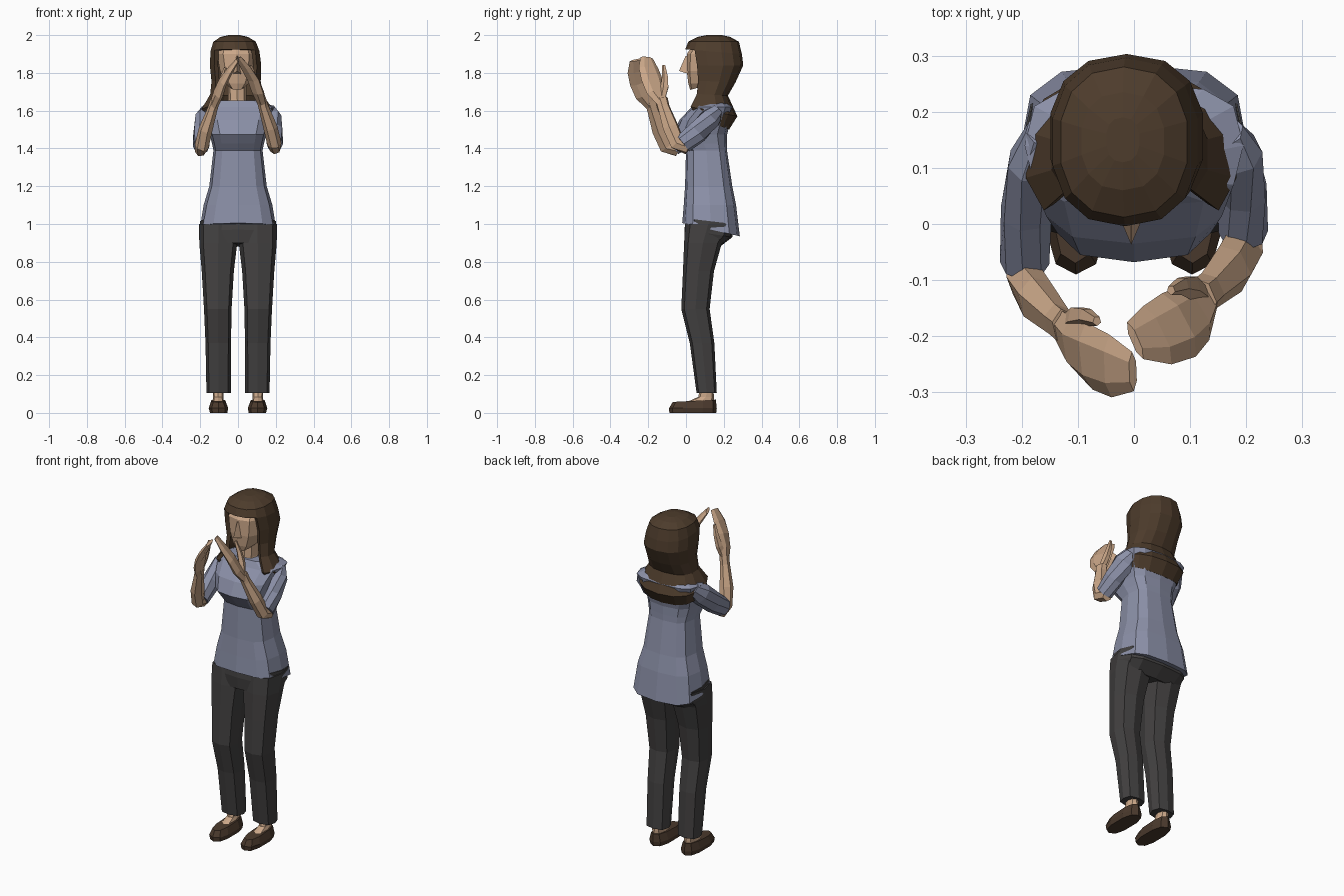
import bpy, bmesh, math
from mathutils import Vector


def material(name, rgb):
    m = bpy.data.materials.new(name)
    m.diffuse_color = (*rgb, 1)
    return m


SKIN = material("skin", (.60, .39, .25))
SHIRT = material("shirt_cloth", (.26, .28, .39))
PANTS = material("trouser_cloth", (.055, .052, .052))
HAIR = material("hair_brown", (.075, .045, .025))
SHOE = material("shoe_brown", (.07, .042, .026))


def build(name, rings, mat, closed=True):
    """Skin a list of point rings; closed rings get end caps."""
    bm = bmesh.new()
    vs = [[bm.verts.new(p) for p in r] for r in rings]
    n = len(vs[0])
    for a, b in zip(vs, vs[1:]):
        for i in range(n if closed else n - 1):
            j = (i + 1) % n
            bm.faces.new((a[i], a[j], b[j], b[i]))
    if closed:
        bm.faces.new(vs[0][::-1])
        bm.faces.new(vs[-1])
        bmesh.ops.recalc_face_normals(bm, faces=bm.faces)
    me = bpy.data.meshes.new(name)
    bm.to_mesh(me)
    bm.free()
    ob = bpy.data.objects.new(name, me)
    bpy.context.collection.objects.link(ob)
    me.materials.append(mat)
    return ob


def ring(zf, zb, x0, x1, y0, y1, n, p):
    """Rounded horizontal section starting at the front, z sloping front to back."""
    cx, cy, rx, ry = (x0 + x1) / 2, (y0 + y1) / 2, (x1 - x0) / 2, (y1 - y0) / 2
    pts = []
    for i in range(n):
        a = 2 * math.pi * i / n
        s, c = math.sin(a), -math.cos(a)
        fx = math.copysign(abs(s) ** p, s)
        fy = math.copysign(abs(c) ** p, c)
        pts.append((cx + rx * fx, cy + ry * fy, zf + (zb - zf) * (fy + 1) / 2))
    return pts


def loft(name, secs, mat, n=10, p=.8, skip=0):
    rings = [ring(*s, n, p) for s in secs]
    if skip:
        rings = [r[skip:n - skip + 1] for r in rings]
    return build(name, rings, mat, not skip)


def tube(name, path, mat, side, n=6):
    """Limb along (x, y, z, half width, half thickness); side gives the width direction."""
    rings = []
    for i, s in enumerate(path):
        c = Vector(s[:3])
        t = Vector(path[min(i + 1, len(path) - 1)][:3]) - Vector(path[max(i - 1, 0)][:3])
        t.normalize()
        v = Vector(side)
        v = (v - t * v.dot(t)).normalized()
        u = t.cross(v)
        rings.append([c + v * s[3] * math.cos(2 * math.pi * k / n)
                      + u * s[4] * math.sin(2 * math.pi * k / n) for k in range(n)])
    return build(name, rings, mat)


def mid(cx, z, w, y0, y1, zb=None):
    return (z, z if zb is None else zb, cx - w, cx + w, y0, y1)


# shirt body
loft("shirt", [mid(0, 1.005, .203, -.02, .285, .935), mid(0, 1.1, .182, -.012, .265),
               mid(0, 1.2, .152, -.005, .245), mid(0, 1.39, .13, 0, .217),
               mid(0, 1.425, .137, -.03, .217), mid(0, 1.475, .15, -.068, .218),
               mid(0, 1.55, .172, -.035, .235), mid(0, 1.62, .195, .03, .25),
               mid(0, 1.655, .12, .05, .2)], SHIRT, 12, .65)

# trousers
loft("trouser_hips", [mid(0, .9, .19, .0, .18, .88), mid(0, .97, .203, -.008, .245, .93),
                      mid(0, 1.03, .2, -.002, .255, 1.0)], PANTS, 12, .65)
for sx, side in ((1, "left"), (-1, "right")):
    def span(z, a, b, y0, y1):
        return (z, z, min(a * sx, b * sx), max(a * sx, b * sx), y0, y1)
    loft(side + "_trouser_leg", [span(.105, .038, .167, .056, .163), span(.37, .037, .172, .02, .15),
                                 span(.55, .034, .18, -.025, .125), span(.75, .022, .192, -.016, .148),
                                 span(.9, .004, .205, -.01, .19), span(1.0, .002, .206, -.004, .24)],
         PANTS, 8, .7)
    # foot and flat shoe
    loft(side + "_foot", [span(.035, .07, .138, -.03, .15), span(.06, .075, .135, .01, .15),
                          span(.085, .078, .132, .065, .148), span(.13, .076, .134, .075, .145)], SKIN, 8)
    loft(side + "_shoe", [span(0, .055, .15, -.088, .16), span(.025, .05, .157, -.09, .163),
                          (.058, .07, *span(0, .066, .143, -.07, .158)[2:])], SHOE, 10, .75)

# head, neck and nose
loft("neck", [mid(-.003, 1.60, .065, .05, .18), mid(-.004, 1.66, .048, .065, .17),
              mid(-.005, 1.78, .05, .07, .17)], SKIN, 8)
loft("head", [mid(-.005, 1.71, .035, .022, .13, 1.74), mid(-.005, 1.745, .065, .012, .17),
              mid(-.006, 1.81, .093, .004, .22), mid(-.01, 1.9, .105, .004, .26),
              mid(-.015, 1.965, .085, .05, .24)], SKIN, 10)
build("nose", [[(-.026, .012, 1.795), (.016, .012, 1.795), (-.005, -.037, 1.81)],
               [(-.011, .01, 1.89), (.001, .01, 1.89), (-.005, -.002, 1.89)]], SKIN)

# hair: closed crown, long open-fronted back
rim = mid(-.016, 1.925, .132, -.004, .296, 1.9)
loft("hair_crown", [rim, mid(-.018, 1.965, .115, .012, .28), mid(-.02, 1.99, .075, .06, .235),
                    mid(-.02, 2.0, .03, .11, .19)], HAIR, 14, .85)
back = loft("hair_back", [mid(-.003, 1.575, .168, .03, .228, 1.5), mid(-.005, 1.63, .192, -.025, .272, 1.57),
                          mid(-.008, 1.69, .142, .025, .222, 1.68), mid(-.01, 1.76, .133, .025, .262, 1.75),
                          mid(-.013, 1.84, .139, .01, .303), rim], HAIR, 14, .85, skip=2)
sol = back.modifiers.new("thickness", "SOLIDIFY")
sol.thickness, sol.offset = .022, -1

# arms raised, hands cupped in front of the mouth
for sx, dy, dz, side in ((1, 0, 0, "left"), (-1, -.055, -.012, "right")):
    def place(path, first=1):
        k = len(path)
        out = []
        for i, (x, y, z, w, t) in enumerate(path):
            f = first + (1 - first) * i / (k - 1)
            out.append((x * sx, y + dy * f, z + dz * f, w, t))
        return out
    tube(side + "_sleeve", place([(.158, .165, 1.605, .04, .035), (.175, .13, 1.56, .062, .05),
                                  (.192, .06, 1.485, .06, .046), (.195, -.015, 1.425, .052, .044)], 0),
         SHIRT, (0, .5, 1), 8)
    tube(side + "_forearm", place([(.198, .012, 1.395, .028, .03), (.192, -.045, 1.425, .045, .036),
                                   (.172, -.08, 1.51, .046, .036), (.135, -.118, 1.62, .034, .026),
                                   (.122, -.13, 1.665, .036, .024)]), SKIN, (.3, -.9, .1))
    tube(side + "_hand", place([(.128, -.125, 1.64, .034, .022), (.105, -.16, 1.70, .056, .024),
                                (.08, -.18, 1.765, .064, .02), (.042, -.198, 1.825, .058, .015),
                                (.002, -.208, 1.88, .036, .009)]), SKIN, (.3, -.85, .2))
    tube(side + "_thumb", place([(.118, -.125, 1.665, .018, .018), (.102, -.112, 1.725, .023, .018),
                                 (.085, -.11, 1.78, .017, .014), (.066, -.118, 1.84, .009, .008)]),
         SKIN, (0, -1, 0), 5)
